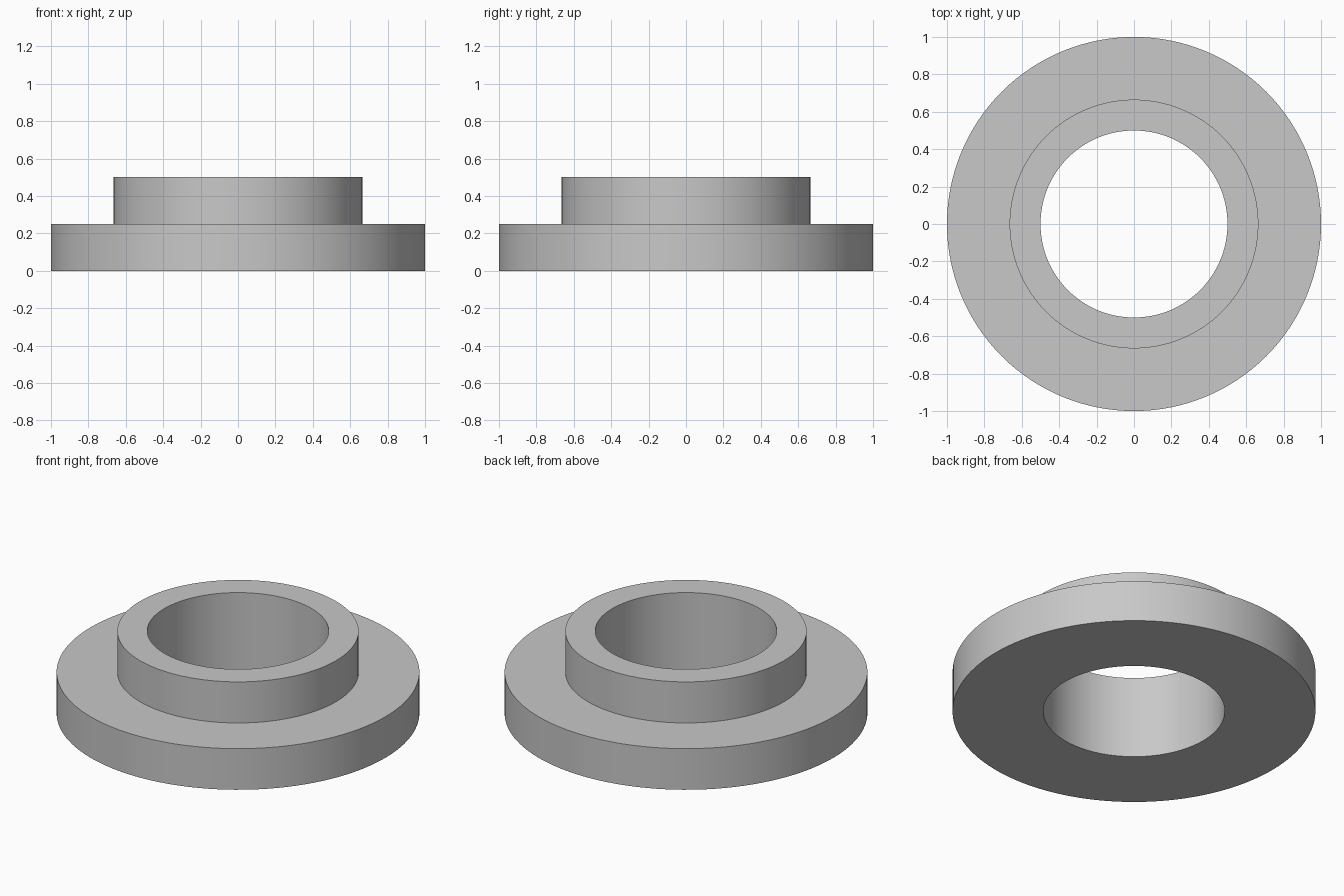
import bpy
import bmesh
from math import cos, sin, tau

SEGMENTS = 128

cube = bpy.data.objects.get("Cube")
if cube:
    bpy.data.objects.remove(cube, do_unlink=True)

# Plain grey metal
grey = bpy.data.materials.new("grey_metal")
grey.use_nodes = True
colour = (0.58, 0.58, 0.58, 1)
grey.diffuse_color = colour
grey.node_tree.nodes["Principled BSDF"].inputs["Base Color"].default_value = colour


def lathe(name, profile):
    """Spin a closed (radius, height) profile around the z axis."""
    bm = bmesh.new()
    rings = [[bm.verts.new((r * cos(tau * i / SEGMENTS), r * sin(tau * i / SEGMENTS), z))
              for i in range(SEGMENTS)] for r, z in profile]
    for k, ring in enumerate(rings):
        above = rings[(k + 1) % len(rings)]
        for i in range(SEGMENTS):
            j = (i + 1) % SEGMENTS
            bm.faces.new((ring[i], ring[j], above[j], above[i]))
    bmesh.ops.recalc_face_normals(bm, faces=bm.faces)
    mesh = bpy.data.meshes.new(name)
    bm.to_mesh(mesh)
    bm.free()
    mesh.materials.append(grey)
    obj = bpy.data.objects.new(name, mesh)
    bpy.context.collection.objects.link(obj)
    return obj


# Wide flange, raised collar and straight bore in one solid
bore, collar, flange = 0.5, 0.665, 1.0
step, top = 0.25, 0.5
bushing = lathe("flanged_bushing", [
    (bore, 0), (flange, 0), (flange, step),
    (collar, step), (collar, top), (bore, top)])

# Smooth walls with crisp rims
bpy.ops.object.select_all(action="DESELECT")
bushing.select_set(True)
bpy.context.view_layer.objects.active = bushing
bpy.ops.object.shade_smooth_by_angle()
